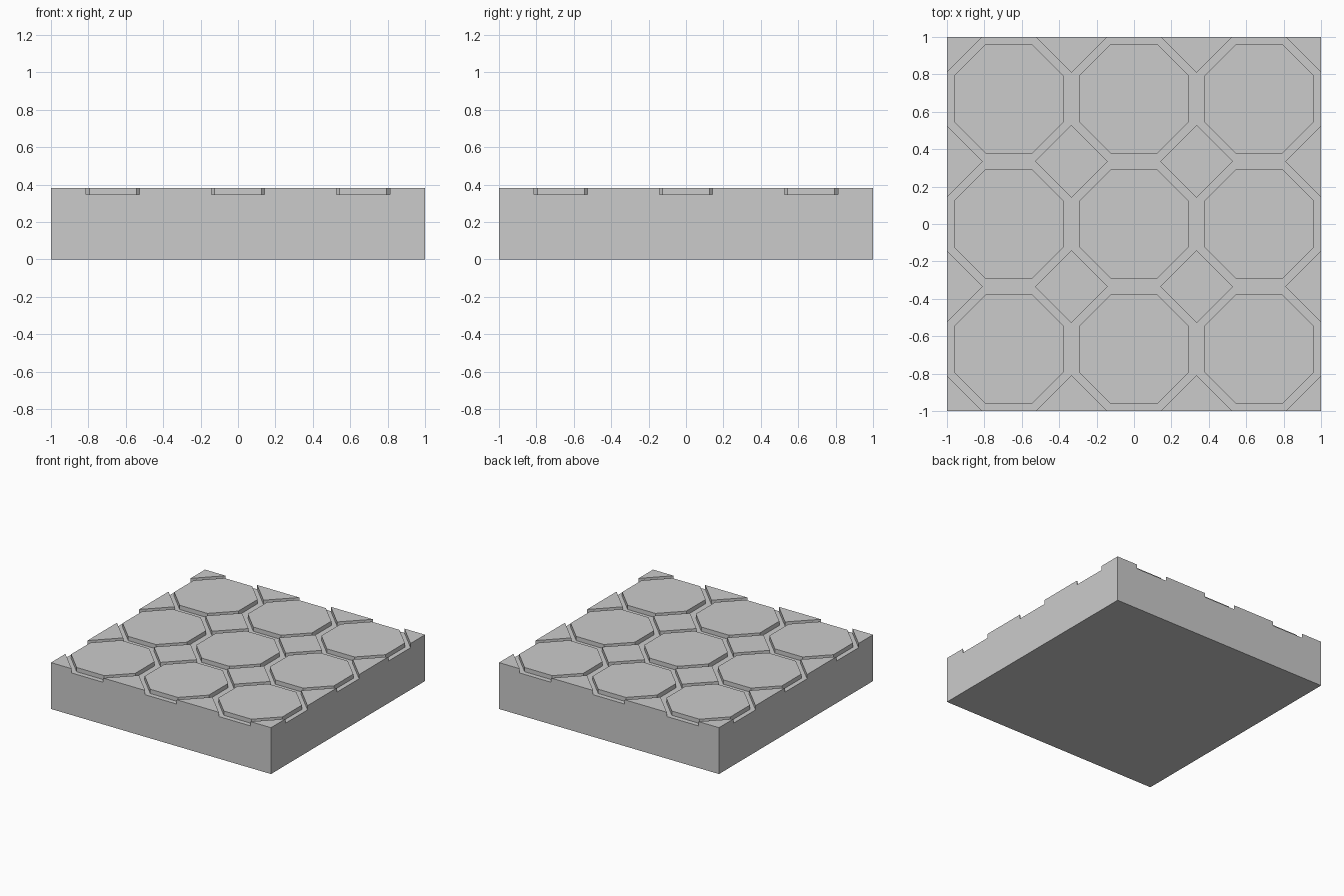
import bpy, bmesh

if "Cube" in bpy.data.objects:
    bpy.data.objects.remove(bpy.data.objects["Cube"])

PITCH = 0.669              # spacing of the octagonal tiles
HEIGHT, FLOOR = 0.381, 0.346
OCT_HALF, OCT_FLAT = 0.2915, 0.1255
DIAMOND = 0.195


def add_prism(bm, outline, z0, z1):
    bottom = bm.faces.new([bm.verts.new((x, y, z0)) for x, y in outline])
    ext = bmesh.ops.extrude_face_region(bm, geom=[bottom], use_keep_orig=True)
    verts = [g for g in ext["geom"] if isinstance(g, bmesh.types.BMVert)]
    bmesh.ops.translate(bm, verts=verts, vec=(0, 0, z1 - z0))


def make_object(name, outlines, z0, z1):
    bm = bmesh.new()
    for outline in outlines:
        add_prism(bm, outline, z0, z1)
    bmesh.ops.recalc_face_normals(bm, faces=bm.faces[:])
    mesh = bpy.data.meshes.new(name)
    bm.to_mesh(mesh)
    bm.free()
    obj = bpy.data.objects.new(name, mesh)
    bpy.context.collection.objects.link(obj)
    return obj


def subtract(target, cutter):
    mod = target.modifiers.new("cut", 'BOOLEAN')
    mod.operation = 'DIFFERENCE'
    mod.solver = 'EXACT'
    mod.object = cutter
    bpy.context.view_layer.objects.active = target
    bpy.ops.object.modifier_apply(modifier=mod.name)
    bpy.data.objects.remove(cutter)


def shifted(outline, cx, cy):
    return [(x + cx, y + cy) for x, y in outline]


def square(h):
    return [(-h, -h), (h, -h), (h, h), (-h, h)]


a, b = OCT_HALF, OCT_FLAT
octagon = [(a, -b), (a, b), (b, a), (-b, a), (-a, b), (-a, -b), (-b, -a), (b, -a)]
diamond = [(DIAMOND, 0), (0, DIAMOND), (-DIAMOND, 0), (0, -DIAMOND)]

# Tile layout: octagons with diamonds in between, running over the edges
tiles = [shifted(octagon, i * PITCH, j * PITCH)
         for i in (-1, 0, 1) for j in (-1, 0, 1)]
tiles += [shifted(diamond, i * PITCH, j * PITCH)
          for i in (-1.5, -0.5, 0.5, 1.5) for j in (-1.5, -0.5, 0.5, 1.5)]

# Groove network: a slab with the tile shapes removed
grooves = make_object("groove_cutter", [square(1.6)], FLOOR, 0.5)
grooves.hide_render = True
tile_shapes = make_object("tile_cutter", tiles, 0.3, 0.6)
subtract(grooves, tile_shapes)

# Floor block with grooves cut into its top
block = make_object("tiled_floor_block", [square(1.0)], 0.0, HEIGHT)
subtract(block, grooves)
